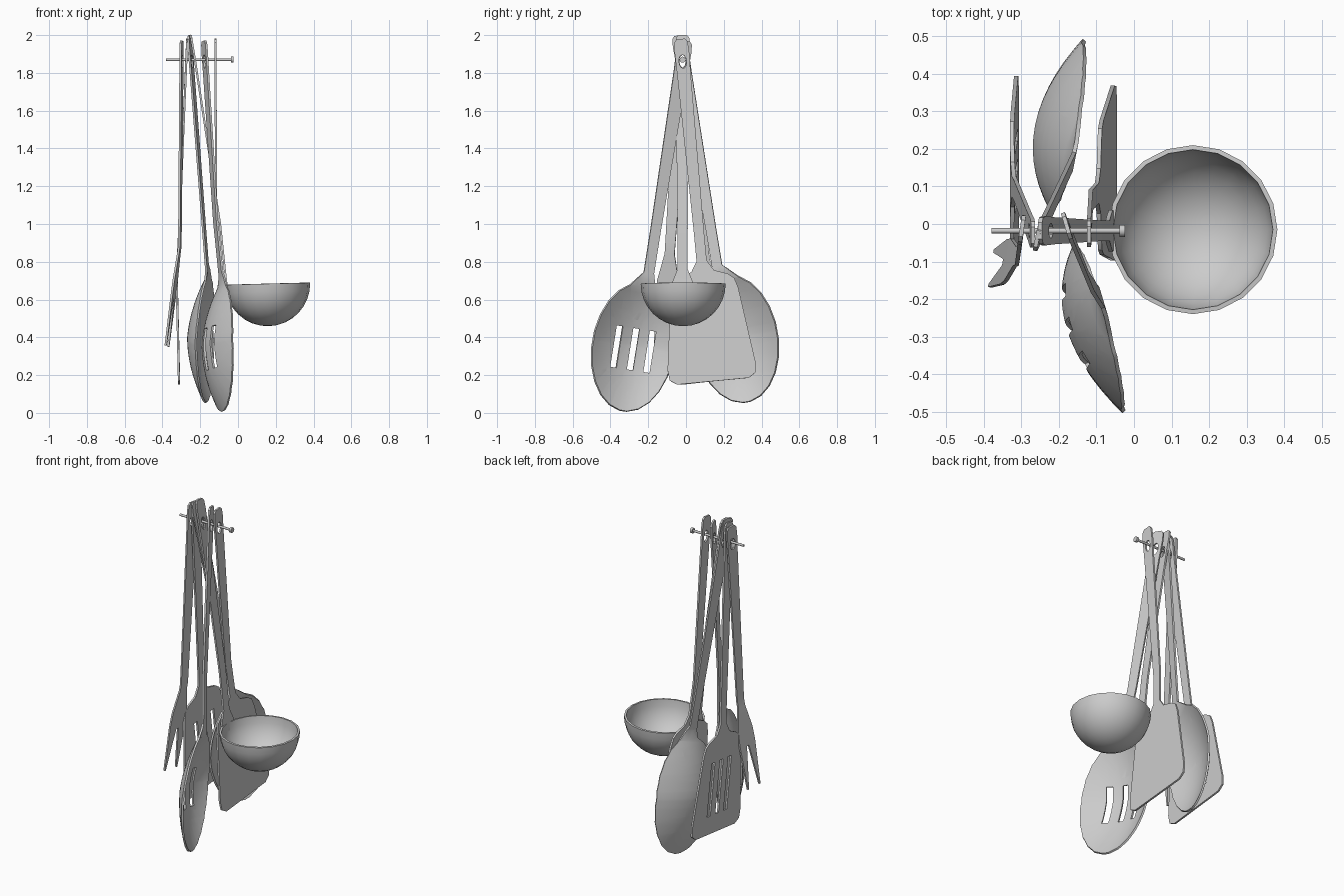
import bpy, bmesh, math
from mathutils import Vector, Matrix

if "Cube" in bpy.data.objects:
    bpy.data.objects.remove(bpy.data.objects["Cube"])

ROD_Y, ROD_Z = -0.018, 1.87


def interp(path, v):
    # piecewise linear x for a height v; path runs from top to bottom
    if v >= path[0][0]:
        return path[0][1]
    for (v0, x0), (v1, x1) in zip(path, path[1:]):
        if v >= v1:
            return x0 + (x1 - x0) * (v0 - v) / (v0 - v1)
    return path[-1][1]


def finish(bm, name, thick=0):
    bmesh.ops.recalc_face_normals(bm, faces=bm.faces)
    me = bpy.data.meshes.new(name)
    bm.to_mesh(me)
    bm.free()
    ob = bpy.data.objects.new(name, me)
    bpy.context.collection.objects.link(ob)
    bpy.ops.object.select_all(action='DESELECT')
    bpy.context.view_layer.objects.active = ob
    ob.select_set(True)
    if thick:
        m = ob.modifiers.new("thickness", 'SOLIDIFY')
        m.thickness, m.offset = thick, 0
        bpy.ops.object.modifier_apply(modifier=m.name)
    bpy.ops.object.shade_smooth_by_angle(angle=math.radians(35))
    return ob


def ellipse(cu, cv, w, h, n=12):
    return [(cu + w * math.cos(2 * math.pi * i / n), cv + h * math.sin(2 * math.pi * i / n)) for i in range(n)]


def slot(cu, cv, w, h):
    return [(cu - w, cv - h), (cu + w, cv - h), (cu + w, cv + h), (cu - w, cv + h)]


def utensil(name, half, path, tilt, yaw=0, top=1.99, slots=(), bowl=None, shift=0):
    """Flat outline with holes, bent along the path and hung from the rod.
    half: right side of the head below the handle; bowl: (centre v, width, length, depth)."""
    half = [(0.022, top), (0.035, top - 0.015), (0.039, top - 0.06), (0.036, 1.8), (0.027, 0.95)] + half
    outline = half + [(-u, v) for u, v in reversed(half)]
    outline = [(u + (shift if v < 0.72 else 0), v) for u, v in outline]
    loops = [outline, ellipse(0, 1.86, 0.02, 0.036)] + [slot(*s) for s in slots]
    bm = bmesh.new()
    for lp in loops:
        vs = [bm.verts.new((u, v, 0)) for u, v in lp]
        for a, b in zip(vs, vs[1:] + vs[:1]):
            bm.edges.new((a, b))
    bmesh.ops.triangle_fill(bm, edges=bm.edges[:], use_beauty=True)
    # cut lines where the sheet bends
    cuts = [((0, v, 0), (0, 1, 0)) for v, _ in path[1:-1]]
    if bowl:
        cv, bw, bl, depth = bowl
        for i in range(-6, 7):
            cuts.append(((shift + bw * i / 7, 0, 0), (1, 0, 0)))
            cuts.append(((0, cv + bl * i / 7 + 0.001, 0), (0, 1, 0)))
    for co, no in cuts:
        bmesh.ops.bisect_plane(bm, geom=bm.verts[:] + bm.edges[:] + bm.faces[:], dist=1e-5,
                               plane_co=co, plane_no=no)
    c, s = math.cos(math.radians(tilt)), math.sin(math.radians(tilt))
    for vert in bm.verts:
        u, v = vert.co.x, vert.co.y
        x = interp(path, v) + yaw * u
        if bowl:
            x -= depth * max(0, 1 - ((u - shift) / bw) ** 2 - ((v - cv) / bl) ** 2)
        d = v - ROD_Z
        vert.co = (x, ROD_Y + u * c - d * s, ROD_Z + d * c + u * s)
    return finish(bm, name, 0.011)


def spoon_half(cv, w, h, n=11):
    # short neck, then half an ellipse
    pts = [(0.027, cv + h + 0.06)]
    for i in range(n):
        a = math.radians(72 - 157 * i / (n - 1))
        pts.append((w * math.cos(a), cv + h * math.sin(a)))
    return pts


# Serving fork
utensil("fork", [(0.026, 0.84), (0.056, 0.7), (0.06, 0.62), (0.05, 0.35), (0.042, 0.35), (0.008, 0.6)],
        [(2.0, -0.298), (0.88, -0.308), (0.7, -0.332), (0.35, -0.376)], -3.8, yaw=0.15, top=1.97)

# Two turners share one blade outline
blade = [(0.027, 0.8), (0.06, 0.745), (0.13, 0.72), (0.163, 0.695), (0.18, 0.64),
         (0.234, 0.24), (0.228, 0.185), (0.19, 0.16)]
utensil("slotted_turner", blade,
        [(2.0, -0.268), (0.88, -0.315), (0.72, -0.325), (0.15, -0.312)], 6.3, top=1.98,
        slots=[(o, 0.43, 0.016, 0.16) for o in (-0.08, 0, 0.08)])
utensil("solid_turner", blade,
        [(2.0, -0.12), (1.0, -0.115), (0.72, -0.092), (0.15, -0.05)], 5.4, top=1.98)

# Spoons with bulging bowls
utensil("solid_spoon", spoon_half(0.365, 0.222, 0.34),
        [(2.0, -0.258), (0.74, -0.163), (0.38, -0.185), (0.03, -0.172)], 9.5, yaw=0.2, top=2.0,
        bowl=(0.365, 0.222, 0.34, 0.08), shift=0.035)
utensil("slotted_spoon", spoon_half(0.325, 0.218, 0.342),
        [(2.0, -0.182), (1.0, -0.118), (0.7, -0.088), (0.34, -0.1), (-0.02, -0.082)], -9, yaw=-0.3, top=1.97,
        slots=[(-0.02 + o, 0.315, 0.017, 0.112) for o in (-0.09, 0, 0.09)],
        bowl=(0.325, 0.218, 0.342, 0.08), shift=-0.02)

# Ladle handle and bowl
utensil("ladle_handle", [(0.027, 0.76), (0.055, 0.69), (0.05, 0.63), (0.03, 0.6)],
        [(2.0, -0.25), (1.87, -0.228), (1.0, -0.095), (0.72, -0.066), (0.6, -0.05)], 0, top=2.0)
bm = bmesh.new()
bmesh.ops.create_uvsphere(bm, u_segments=20, v_segments=16, radius=0.219)
bmesh.ops.delete(bm, geom=[v for v in bm.verts if v.co.z > 0.001], context='VERTS')
bm.transform(Matrix.Translation((0.157, -0.015, 0.684)) @ Matrix.Rotation(math.radians(-1.5), 4, 'Y'))
finish(bm, "ladle_bowl", 0.012)

# Hanging rod with a round head
for name, x0, x1, r in (("rod", -0.38, -0.03, 0.007), ("rod_head", -0.038, -0.024, 0.016)):
    bm = bmesh.new()
    bmesh.ops.create_cone(bm, cap_ends=True, segments=12, radius1=r, radius2=r, depth=x1 - x0)
    bm.transform(Matrix.Translation(((x0 + x1) / 2, ROD_Y, ROD_Z)) @ Matrix.Rotation(math.pi / 2, 4, 'Y'))
    finish(bm, name)
